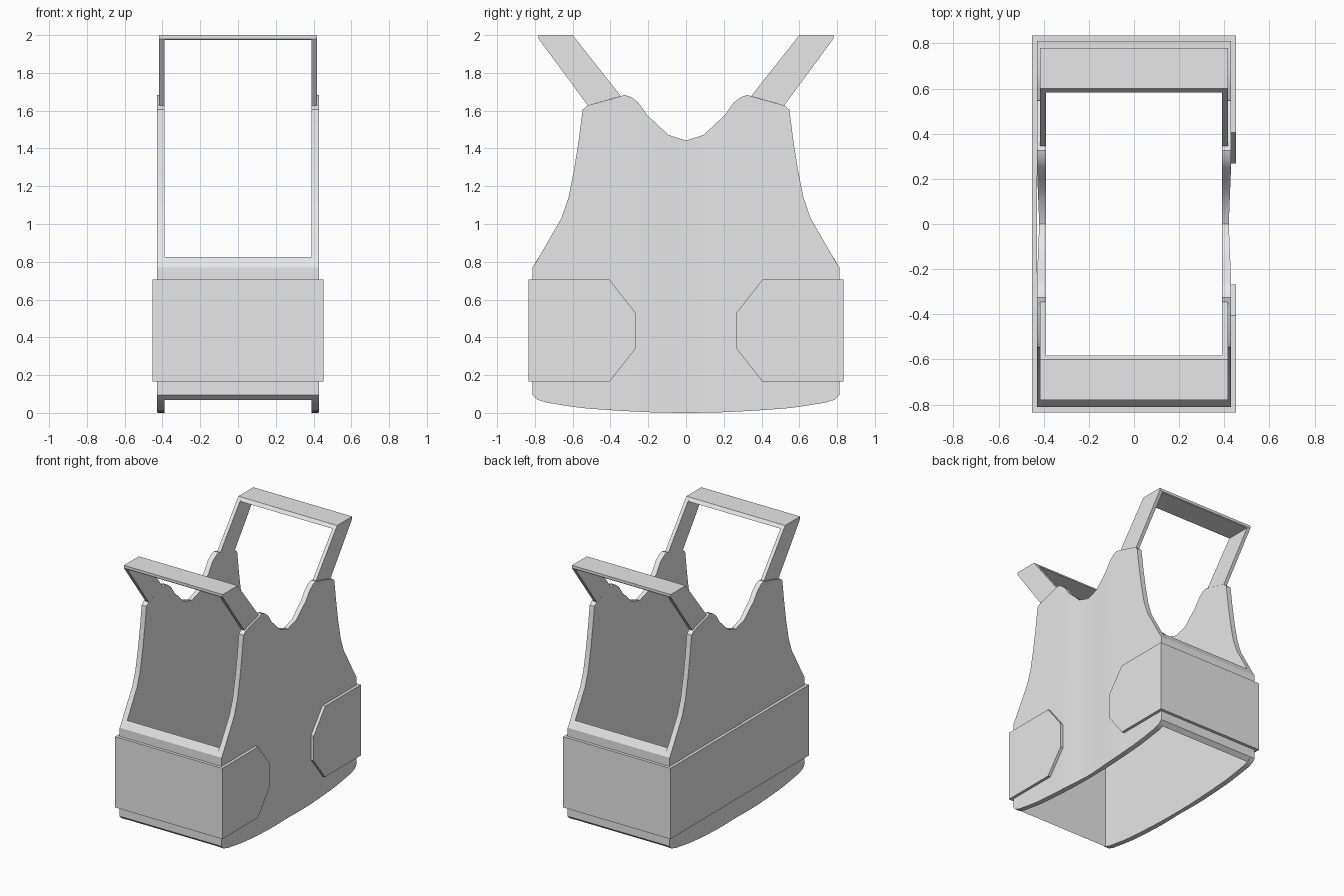
import bpy
import bmesh

cube = bpy.data.objects.get("Cube")
if cube:
    bpy.data.objects.remove(cube)

grey = bpy.data.materials.new("plain grey")
grey.use_nodes = True
grey.diffuse_color = (0.8, 0.8, 0.8, 1)
grey.node_tree.nodes["Principled BSDF"].inputs["Base Color"].default_value = (0.8, 0.8, 0.8, 1)


def finish(name, bm, smooth=False):
    bmesh.ops.recalc_face_normals(bm, faces=bm.faces)
    mesh = bpy.data.meshes.new(name)
    bm.to_mesh(mesh)
    bm.free()
    mesh.materials.append(grey)
    obj = bpy.data.objects.new(name, mesh)
    bpy.context.collection.objects.link(obj)
    if smooth:
        bpy.ops.object.select_all(action="DESELECT")
        obj.select_set(True)
        bpy.context.view_layer.objects.active = obj
        bpy.ops.object.shade_smooth_by_angle(angle=0.5)
    return obj


def prism(name, profile, x0, x1, side=1):
    """Extrude a (y, z) profile along x; side mirrors it in y."""
    bm = bmesh.new()
    face = bm.faces.new([bm.verts.new((x0, y * side, z)) for y, z in profile])
    new = bmesh.ops.extrude_face_region(bm, geom=[face])["geom"]
    bmesh.ops.translate(bm, vec=(x1 - x0, 0, 0),
                        verts=[v for v in new if isinstance(v, bmesh.types.BMVert)])
    return finish(name, bm)


# Large panel outline: (y, top z, bottom z) from the middle to one edge
HALF = [(0, 1.442, 0), (0.095, 1.472, 0.001), (0.155, 1.53, 0.002),
        (0.205, 1.575, 0.004), (0.25, 1.64, 0.006), (0.29, 1.672, 0.008),
        (0.325, 1.683, 0.01), (0.35, 1.675, 0.011), (0.52, 1.628, 0.023),
        (0.547, 1.605, 0.026), (0.567, 1.45, 0.028), (0.592, 1.29, 0.032),
        (0.622, 1.14, 0.036), (0.66, 1.03, 0.042), (0.735, 0.9, 0.054),
        (0.787, 0.81, 0.07), (0.812, 0.77, 0.095)]
INNER, OUTER = 0.39, 0.43


def panel(name, sx):
    bm = bmesh.new()
    columns = [(-y, t, b) for y, t, b in reversed(HALF[1:])] + HALF
    rings = []
    for y, top, bottom in columns:
        dent = 0.01 * max(0, 1 - abs(y) / 0.25)
        rings.append([bm.verts.new((sx * x, y, z)) for x, z in
                      ((INNER, bottom), (OUTER - dent, bottom),
                       (OUTER - dent, top), (INNER, top))])
    for a, b in zip(rings, rings[1:]):
        for i in range(4):
            j = (i + 1) % 4
            bm.faces.new((a[i], a[j], b[j], b[i]))
    bm.faces.new(rings[0])
    bm.faces.new(rings[-1])
    finish(name, bm, smooth=True)


panel("left_panel", 1)
panel("right_panel", -1)

# Belt heights and depths
LOW, HIGH, BELT_X, BELT_Y, WALL_Y = 0.165, 0.705, 0.452, 0.835, 0.812

for end, side in (("front", -1), ("back", 1)):
    # Low wall joining the two panels
    prism(end + "_wall", [(WALL_Y, 0.095), (WALL_Y, 0.77), (0.78, 0.825), (0.78, 0.068)],
          -INNER, INNER, side)
    # Handle-shaped strap: two slanted legs and a flat bar
    for label, sx in (("left", 1), ("right", -1)):
        prism(f"{end}_{label}_strap_leg",
              [(0.6, 2), (0.78, 2), (0.78, 1.98), (0.52, 1.628), (0.345, 1.677)],
              sx * INNER, sx * 0.417, side)
    prism(end + "_strap_bar",
          [(0.6, 2), (0.78, 2), (0.78, 1.98), (0.776, 1.975), (0.582, 1.975)],
          -INNER, INNER, side)
    # Belt across the end, with a clipped flap on the open side
    prism(end + "_belt",
          [(WALL_Y, LOW), (BELT_Y, LOW), (BELT_Y, HIGH), (WALL_Y, HIGH)],
          -BELT_X, BELT_X, side)
    prism(end + "_belt_flap",
          [(WALL_Y, LOW), (WALL_Y, HIGH), (0.405, HIGH), (0.267, 0.53),
           (0.267, 0.34), (0.405, LOW)], OUTER, BELT_X, side)

# Unbroken belt on the other side
prism("belt_side", [(-WALL_Y, LOW), (WALL_Y, LOW), (WALL_Y, HIGH), (-WALL_Y, HIGH)],
      -BELT_X, -OUTER)
